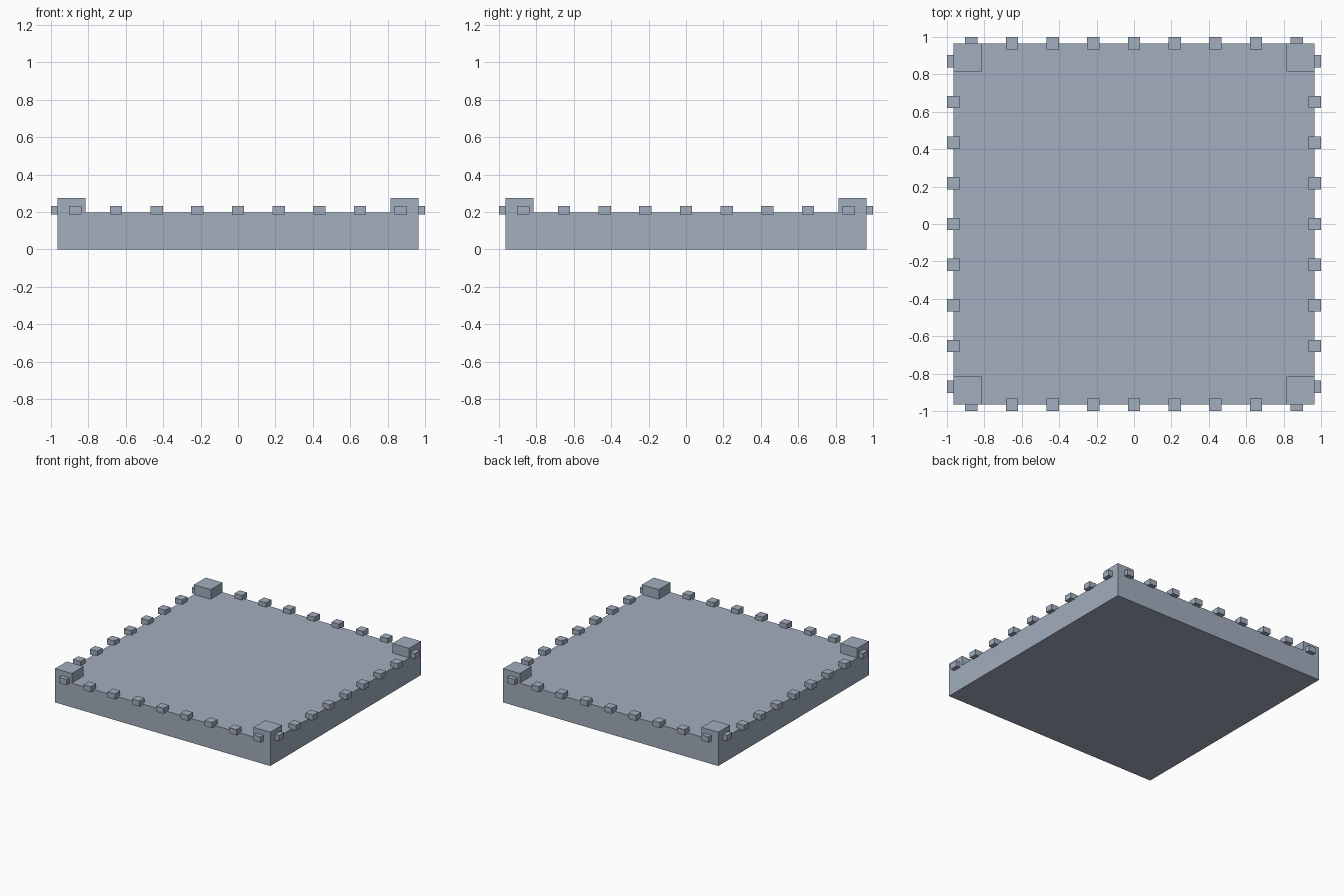
import bpy
from mathutils import Matrix, Vector

cube = bpy.data.objects.get("Cube")
if cube:
    bpy.data.objects.remove(cube, do_unlink=True)

stone = bpy.data.materials.new("blue_grey_stone")
stone.use_nodes = True
color = (0.36, 0.42, 0.51, 1)
stone.diffuse_color = color
stone.node_tree.nodes["Principled BSDF"].inputs["Base Color"].default_value = color


def box(name, center, size):
    bpy.ops.mesh.primitive_cube_add(size=1, location=center)
    obj = bpy.context.object
    obj.name = name
    obj.data.transform(Matrix.Diagonal(Vector((*size, 1))))
    obj.data.materials.append(stone)
    return obj


HALF = 0.965        # half width of the slab
SLAB_TOP = 0.196
CORNER = 0.15       # corner block width
CORNER_TOP = 0.274
PITCH = 0.2175      # spacing of the edge blocks
STUD = 0.066        # edge block width

# Base slab
box("floor_slab", (0, 0, SLAB_TOP / 2), (2 * HALF, 2 * HALF, SLAB_TOP))

# Raised corner blocks
inset = HALF - CORNER / 2
for sx, side in ((-1, "right"), (1, "left")):
    for sy, end in ((-1, "front"), (1, "back")):
        box(f"corner_block_{end}_{side}",
            (sx * inset, sy * inset, (SLAB_TOP + CORNER_TOP) / 2),
            (CORNER, CORNER, CORNER_TOP - SLAB_TOP))

# Small blocks straddling all four edges
reach = 1 - STUD / 2
for i in range(-4, 5):
    for s, (end, side) in ((-1, ("front", "right")), (1, ("back", "left"))):
        size = (STUD, STUD, 0.045)
        box(f"edge_block_{end}_{i + 5}", (i * PITCH, s * reach, 0.21), size)
        box(f"edge_block_{side}_{i + 5}", (s * reach, i * PITCH, 0.21), size)
